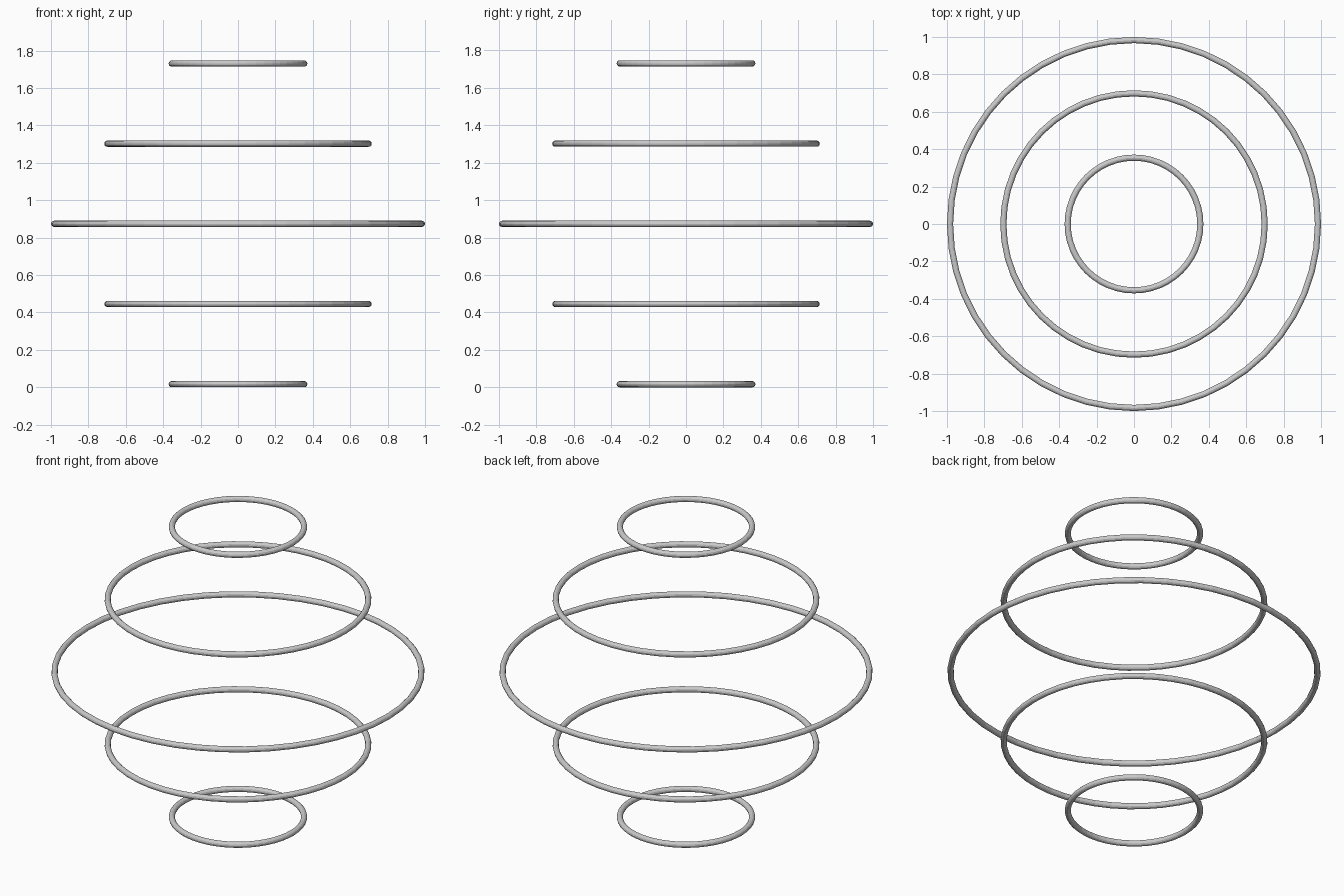
import bpy

if "Cube" in bpy.data.objects:
    bpy.data.objects.remove(bpy.data.objects["Cube"])

TUBE = 0.0165      # radius of the ring's wire
SPACING = 0.4285   # height between rings

def ring(name, outer, level):
    bpy.ops.mesh.primitive_torus_add(
        major_segments=48, minor_segments=12,
        major_radius=outer - TUBE, minor_radius=TUBE,
        location=(0, 0, TUBE + SPACING * level))
    obj = bpy.context.object
    obj.name = name
    bpy.ops.object.shade_flat()

# Five stacked rings, swelling to the middle
ring("bottom_ring", 0.371, 0)
ring("lower_ring", 0.715, 1)
ring("middle_ring", 1.0, 2)
ring("upper_ring", 0.715, 3)
ring("top_ring", 0.371, 4)
